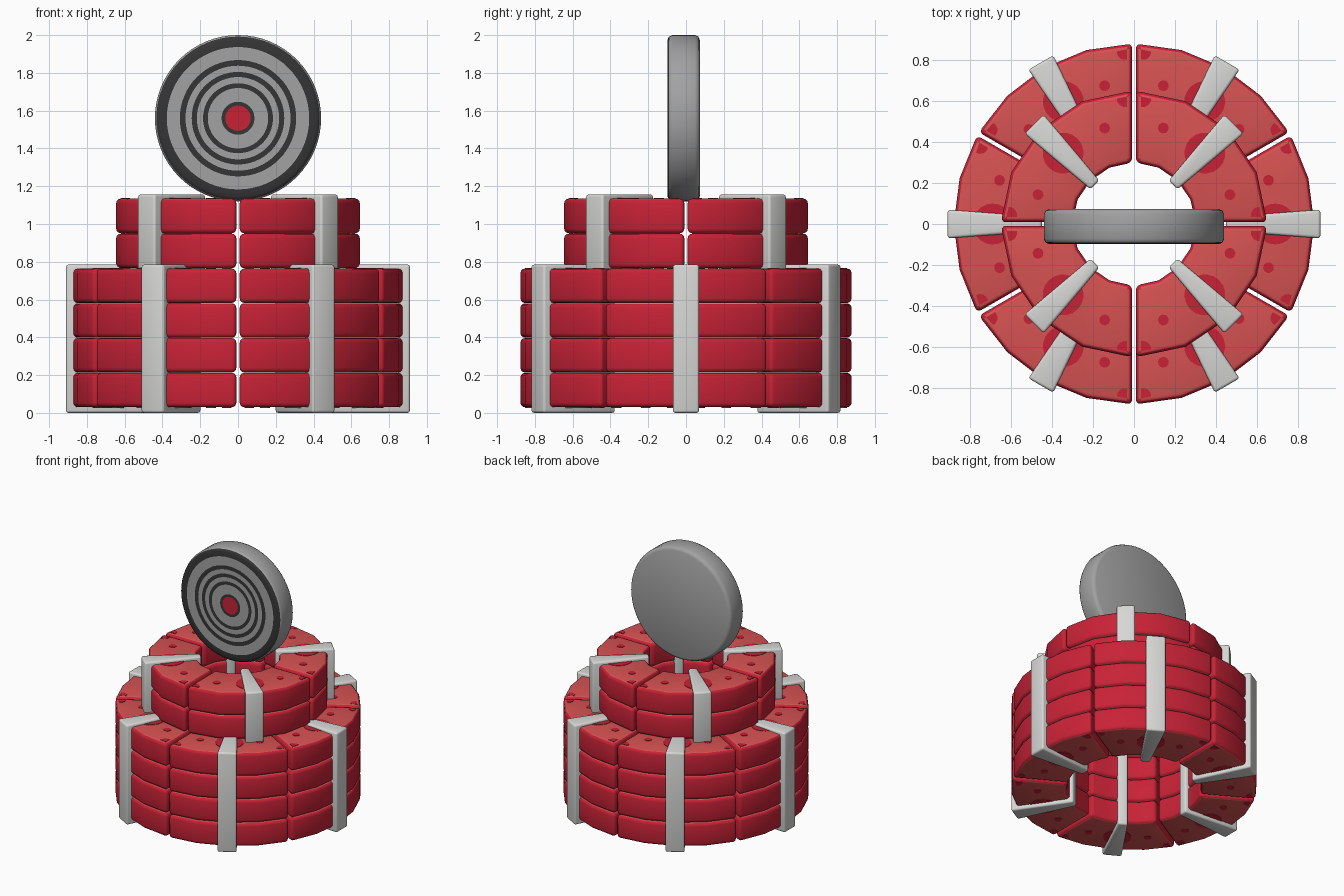
import bpy, bmesh, math
from mathutils import Matrix, Vector

if "Cube" in bpy.data.objects:
    bpy.data.objects.remove(bpy.data.objects["Cube"])


def material(name, r, g, b):
    m = bpy.data.materials.new(name)
    m.diffuse_color = (r, g, b, 1)
    m.use_nodes = True
    m.node_tree.nodes["Principled BSDF"].inputs["Base Color"].default_value = m.diffuse_color
    return m


RED = material("red", 0.58, 0.016, 0.037)
LIGHT_RED = material("light red", 0.68, 0.085, 0.085)
WHITE = material("strap white", 0.68, 0.68, 0.67)
GREY = material("grey", 0.36, 0.36, 0.36)
DARK = material("dark grey", 0.035, 0.035, 0.035)


def finish(bm, name, mats, angle=35):
    bmesh.ops.recalc_face_normals(bm, faces=bm.faces[:])
    me = bpy.data.meshes.new(name)
    bm.to_mesh(me)
    bm.free()
    for m in mats:
        me.materials.append(m)
    ob = bpy.data.objects.new(name, me)
    bpy.context.collection.objects.link(ob)
    bpy.ops.object.select_all(action='DESELECT')
    ob.select_set(True)
    bpy.context.view_layer.objects.active = ob
    bpy.ops.object.shade_smooth_by_angle(angle=math.radians(angle))
    return ob


def prism(bm, pts, z0, z1):
    """Extrude a flat outline between two heights."""
    f = bm.faces.new([bm.verts.new((x, y, z0)) for x, y in pts])
    top = bmesh.ops.extrude_face_region(bm, geom=[f])["geom"]
    for v in top:
        if isinstance(v, bmesh.types.BMVert):
            v.co.z = z1


def round_edges(bm, width):
    bmesh.ops.recalc_face_normals(bm, faces=bm.faces[:])
    edges = [e for e in bm.edges if e.calc_face_angle(0) > math.radians(40)]
    bmesh.ops.bevel(bm, geom=edges, offset=width, segments=3, profile=0.5,
                    affect='EDGES', clamp_overlap=True)


def place(template, name, angle, z=0):
    ob = template if template.users_collection == () else bpy.data.objects.new(name, template.data)
    ob.name = name
    ob.matrix_world = Matrix.Translation((0, 0, z)) @ Matrix.Rotation(angle, 4, 'Z')
    bpy.context.collection.objects.link(ob)


def block(name, count, r_in, r_out, height):
    """Curved brick centred on +x, light red on its flat top and bottom."""
    half, gap, n = math.pi / count, 0.009, 4
    pts = []
    for r, sgn in ((r_out, 1), (r_in, -1)):
        end = half - math.asin(gap / r)
        for i in range(n + 1):
            a = sgn * (-end + 2 * end * i / n)
            pts.append((r * math.cos(a), r * math.sin(a)))
    bm = bmesh.new()
    prism(bm, pts, 0, height)
    round_edges(bm, 0.024)
    bm.normal_update()
    for f in bm.faces:
        f.material_index = 1 if abs(f.normal.z) > 0.95 else 0
    return finish(bm, name, [RED, LIGHT_RED])


def strap(name, r_in, r_out, w_in, w_out, z0, z1):
    """Tapered band wrapping the bricks."""
    bm = bmesh.new()
    prism(bm, [(r_in, -w_in), (r_out, -w_out), (r_out, w_out), (r_in, w_in)], z0, z1)
    round_edges(bm, 0.014)
    return finish(bm, name, [WHITE])


def spots(name, count, r_out, r_mid, dot_angle, z):
    """Thin dark plates: two dots, a patch under the strap, outer corners."""
    bm = bmesh.new()
    a = math.radians(dot_angle)
    circles = [(r_mid, 0, 0.1), (r_mid * math.cos(a), r_mid * math.sin(a), 0.026),
               (r_mid * math.cos(a), -r_mid * math.sin(a), 0.026)]
    for cx, cy, r in circles:
        prism(bm, [(cx + r * math.cos(t * math.pi / 10), cy + r * math.sin(t * math.pi / 10))
                   for t in range(20)], z - 0.003, z + 0.003)
    half = math.pi / count
    for s in (1, -1):
        radial = Vector((math.cos(half), s * math.sin(half)))
        tang = Vector((math.sin(half), -s * math.cos(half)))
        corner = radial * (r_out - 0.028) + tang * 0.034
        arc = [-radial * (0.05 * math.cos(t)) + (tang - radial * 0.2) * (0.05 * math.sin(t))
               for t in (0, 0.4, 0.8, 1.2, math.pi / 2)]
        prism(bm, [tuple(corner)] + [tuple(corner + p) for p in arc], z - 0.003, z + 0.003)
    return finish(bm, name, [RED])


def tier(label, count, turn, layers, z, step, r_in, r_out, r_mid, dot_angle, strap_args):
    z_top = z + layers * step
    parts = [(block(label + "_brick", count, r_in, r_out, step - 0.002),
              [z + i * step for i in range(layers)]),
             (strap(label + "_strap", *strap_args), [0]),
             (spots(label + "_top_spots", count, r_out, r_mid, dot_angle, z_top - 0.002), [0]),
             (spots(label + "_bottom_spots", count, r_out, r_mid, dot_angle, z), [0])]
    for ob, heights in parts:
        base = ob.name
        for k in range(count):
            for j, h in enumerate(heights):
                place(ob, f"{base}_{k}_{j}", turn + 2 * math.pi * k / count, h)
        bpy.data.objects.remove(ob)


# Lower ring of six bricks, four layers; upper ring of four bricks, two layers
tier("lower", 6, 0, 4, 0.03, 0.184, 0.48, 0.88, 0.69, 18,
     (0.45, 0.91, 0.035, 0.07, 0.0, 0.785))
tier("upper", 4, math.pi / 4, 2, 0.766, 0.185, 0.30, 0.65, 0.49, 28,
     (0.27, 0.69, 0.03, 0.066, 0.745, 1.157))

# Upright target disc: lathe profile (radius, y, colour of the band ending there)
F, B, R = -0.098, 0.073, 0.44
profile = [(0.067, F, 2), (0.087, F, 1), (0.16, F, 0), (0.185, F, 1), (0.218, F, 0),
           (0.245, F, 1), (0.278, F, 0), (0.308, F, 1), (0.377, F, 0), (R - 0.025, F, 1),
           (R - 0.008, F + 0.008, 1), (R, F + 0.025, 0), (R, B - 0.025, 0),
           (R - 0.008, B - 0.008, 0), (R - 0.025, B, 0)]
N = 64
bm = bmesh.new()
rings = [[bm.verts.new((r * math.cos(2 * math.pi * i / N), y,
                        1.56 + r * math.sin(2 * math.pi * i / N))) for i in range(N)]
         for r, y, c in profile]
bm.faces.new(rings[0]).material_index = 2
bm.faces.new(rings[-1]).material_index = 0
for k in range(1, len(rings)):
    for i in range(N):
        j = (i + 1) % N
        f = bm.faces.new((rings[k - 1][i], rings[k - 1][j], rings[k][j], rings[k][i]))
        f.material_index = profile[k][2]
finish(bm, "target_disc", [GREY, DARK, RED], 50)
